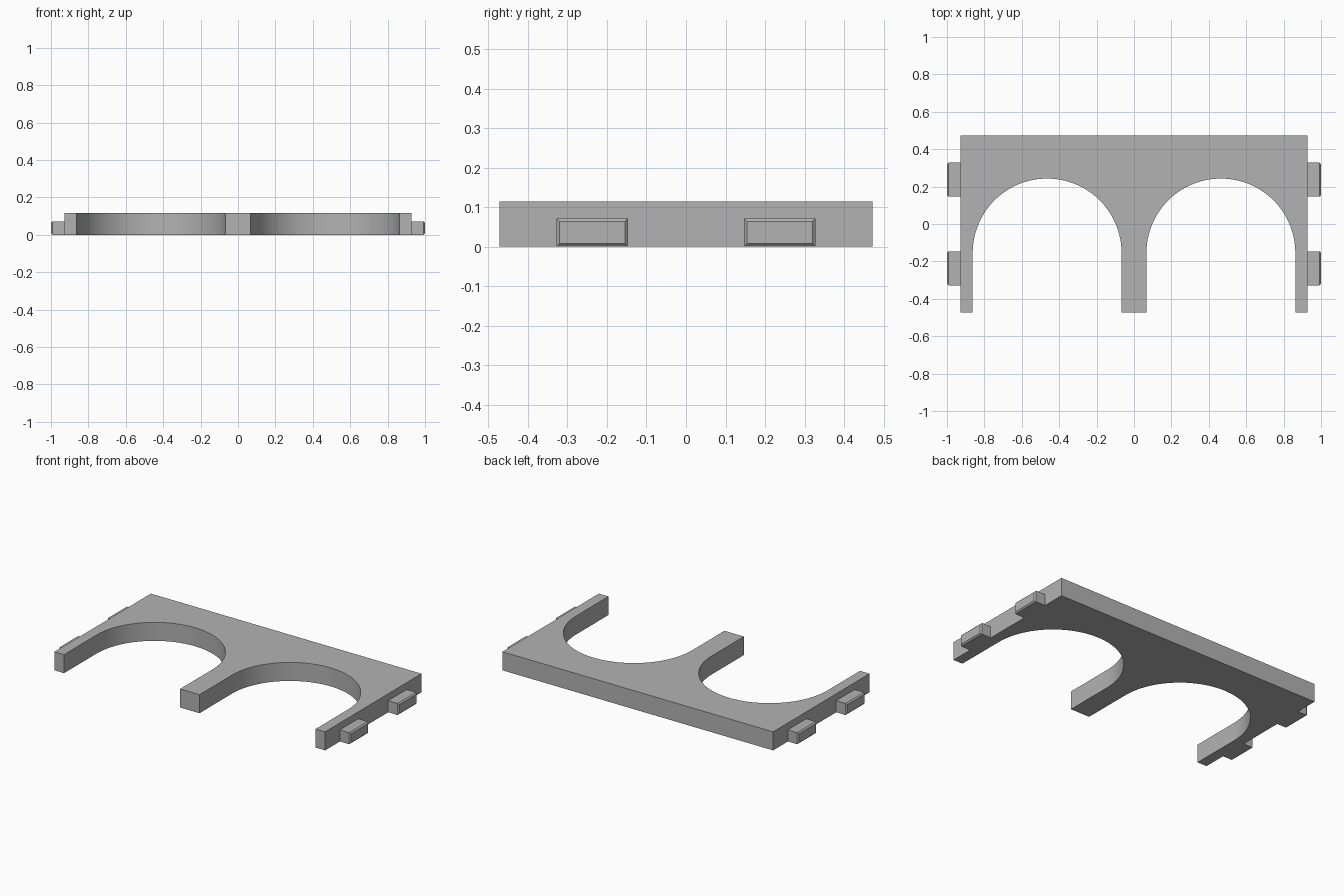
import bpy, bmesh, math

cube = bpy.data.objects.get("Cube")
if cube:
    bpy.data.objects.remove(cube, do_unlink=True)

HALF_X, HALF_Y, HEIGHT = 0.928, 0.472, 0.115
ARCH_X, ARCH_Y, RADIUS = 0.4645, -0.155, 0.398
SEGMENTS = 64

grey = bpy.data.materials.new("plain grey")
grey.use_nodes = True
colour = (0.45, 0.45, 0.45, 1)
grey.diffuse_color = colour
grey.node_tree.nodes["Principled BSDF"].inputs["Base Color"].default_value = colour


def finish(bm, name):
    bmesh.ops.recalc_face_normals(bm, faces=bm.faces)
    mesh = bpy.data.meshes.new(name)
    bm.to_mesh(mesh)
    bm.free()
    mesh.materials.append(grey)
    obj = bpy.data.objects.new(name, mesh)
    bpy.context.collection.objects.link(obj)
    return obj


def arch(cx):
    """Open-fronted round arch, traced from right to left."""
    points = [(cx + RADIUS, -HALF_Y)]
    for i in range(SEGMENTS + 1):
        a = math.pi * i / SEGMENTS
        points.append((cx + RADIUS * math.cos(a), ARCH_Y + RADIUS * math.sin(a)))
    return points + [(cx - RADIUS, -HALF_Y)]


# Plate with two arched bays between three legs
outline = [(-HALF_X, HALF_Y), (-HALF_X, -HALF_Y)]
outline += arch(-ARCH_X)[::-1] + arch(ARCH_X)[::-1]
outline += [(HALF_X, -HALF_Y), (HALF_X, HALF_Y)]
bm = bmesh.new()
base = bm.faces.new([bm.verts.new((x, y, 0)) for x, y in outline])
top = bmesh.ops.extrude_face_region(bm, geom=[base], use_keep_orig=True)["geom"]
bmesh.ops.translate(bm, vec=(0, 0, HEIGHT),
                    verts=[v for v in top if isinstance(v, bmesh.types.BMVert)])
plate = finish(bm, "arched_plate")
bpy.ops.object.select_all(action="DESELECT")
plate.select_set(True)
bpy.context.view_layer.objects.active = plate
bpy.ops.object.shade_smooth_by_angle(angle=math.radians(30))


# Side tabs with a chamfered outer end
def tab(side, y, name):
    bm = bmesh.new()
    rings = []
    for x, inset in ((HALF_X, 0), (0.992, 0), (1.0, 0.008)):
        w, lo, hi = 0.0905 - inset, inset, 0.072 - inset
        rings.append([bm.verts.new((side * x, y + dy, z))
                      for dy, z in ((-w, lo), (w, lo), (w, hi), (-w, hi))])
    for a, b in zip(rings, rings[1:]):
        for i in range(4):
            j = (i + 1) % 4
            bm.faces.new((a[i], a[j], b[j], b[i]))
    bm.faces.new(rings[0])
    bm.faces.new(rings[-1])
    finish(bm, name)


for side, side_name in ((1, "left"), (-1, "right")):
    for y, end_name in ((0.237, "back"), (-0.237, "front")):
        tab(side, y, f"{side_name}_{end_name}_tab")
